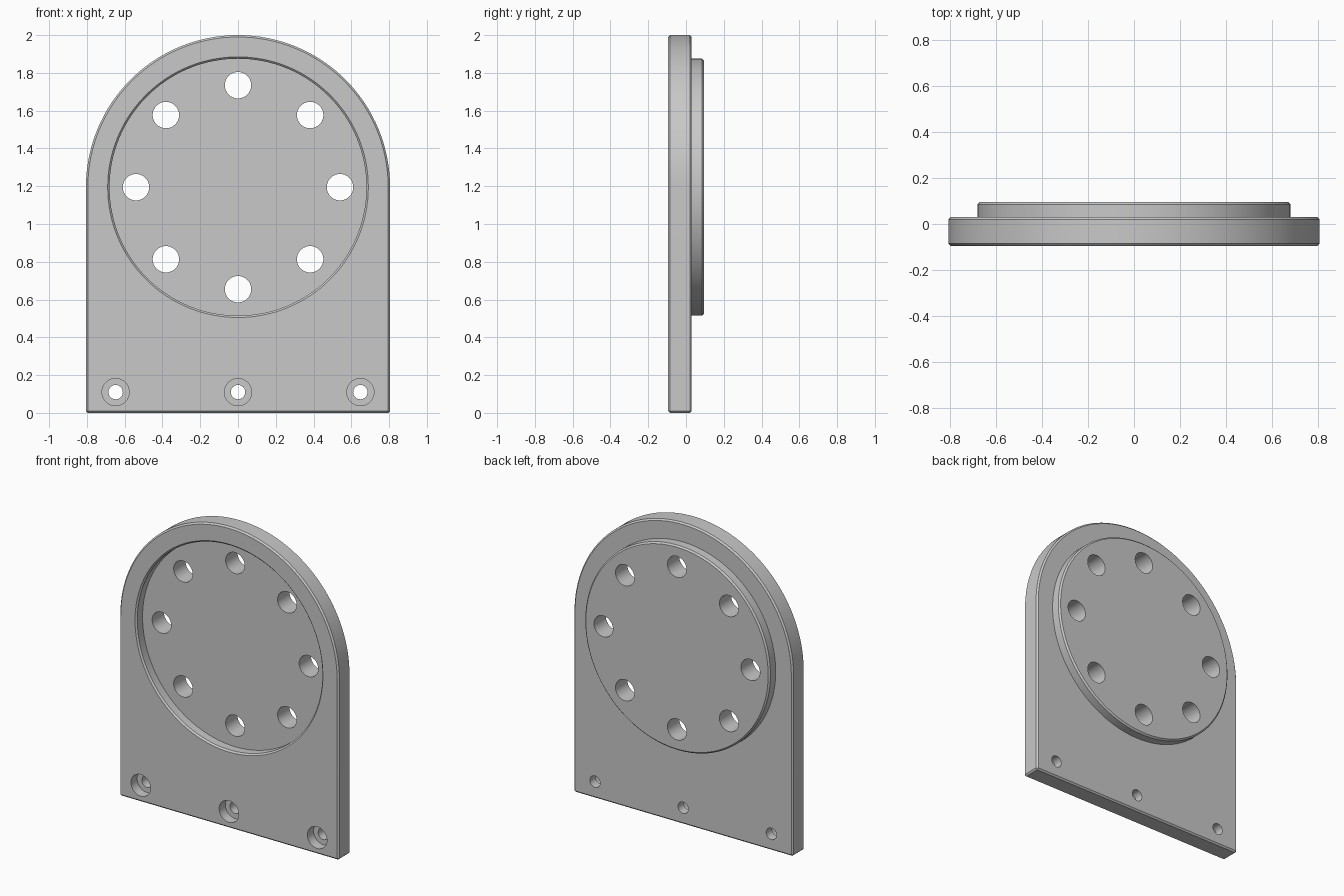
import bpy, bmesh
from math import cos, sin, pi, radians

if "Cube" in bpy.data.objects:
    bpy.data.objects.remove(bpy.data.objects["Cube"])

HALF_W = 0.805               # half plate width, also the arch radius
ARCH_Z = 2 - HALF_W          # centre height of arch, boss and recess
FRONT, BACK, BOSS_BACK = -0.095, 0.03, 0.095
CHAMFER = 0.01
DISC_R = 0.68

grey = bpy.data.materials.new("machined grey")
grey.use_nodes = True
grey.diffuse_color = (0.58, 0.58, 0.58, 1)
grey.node_tree.nodes["Principled BSDF"].inputs["Base Color"].default_value = grey.diffuse_color


def make_object(name, bm):
    bmesh.ops.recalc_face_normals(bm, faces=bm.faces)
    mesh = bpy.data.meshes.new(name)
    bm.to_mesh(mesh)
    bm.free()
    mesh.materials.append(grey)
    obj = bpy.data.objects.new(name, mesh)
    bpy.context.collection.objects.link(obj)
    return obj


def turned(name, profile, x, z, sides):
    """Solid turned about the y direction from (radius, y) points."""
    bm = bmesh.new()
    rings = []
    for r, y in profile:
        angles = [2 * pi * i / sides for i in range(sides)]
        rings.append([bm.verts.new((x + r * cos(a), y, z + r * sin(a))) for a in angles])
    for a, b in zip(rings, rings[1:]):
        for i in range(sides):
            j = (i + 1) % sides
            bm.faces.new((a[i], a[j], b[j], b[i]))
    bm.faces.new(rings[0])
    bm.faces.new(rings[-1])
    return make_object(name, bm)


def combine(body, other, operation):
    mod = body.modifiers.new(operation.lower(), 'BOOLEAN')
    mod.operation = operation
    mod.solver = 'EXACT'
    mod.object = other
    other.hide_render = True
    bpy.context.view_layer.objects.active = body
    bpy.ops.object.modifier_apply(modifier=mod.name)
    bpy.data.objects.remove(other)


# Arched plate with chamfered outer edges
bm = bmesh.new()
steps = 64
outline = [(-HALF_W, 0), (HALF_W, 0)]
outline += [(HALF_W * cos(pi * i / steps), ARCH_Z + HALF_W * sin(pi * i / steps))
            for i in range(steps + 1)]
face = bm.faces.new([bm.verts.new((x, FRONT, z)) for x, z in outline])
extruded = bmesh.ops.extrude_face_region(bm, geom=[face], use_keep_orig=True)
bmesh.ops.translate(bm, vec=(0, BACK - FRONT, 0),
                    verts=[g for g in extruded["geom"] if isinstance(g, bmesh.types.BMVert)])
bmesh.ops.recalc_face_normals(bm, faces=bm.faces)
sharp = [e for e in bm.edges if e.calc_face_angle(0) > radians(30)]
bmesh.ops.bevel(bm, geom=sharp, offset=CHAMFER, segments=1, affect='EDGES')
plate = make_object("flange_plate", bm)

# Raised round boss on the back
boss = turned("boss", [(DISC_R, -0.01), (DISC_R, BOSS_BACK - CHAMFER),
                       (DISC_R - CHAMFER, BOSS_BACK)], 0, ARCH_Z, 128)
combine(plate, boss, 'UNION')

# Round recess in the front with a chamfered rim
recess = turned("recess", [(DISC_R + 2 * CHAMFER, FRONT - CHAMFER),
                           (DISC_R, FRONT + CHAMFER), (DISC_R, FRONT + 0.065)],
                0, ARCH_Z, 128)
combine(plate, recess, 'DIFFERENCE')

# Ring of eight through holes
for i in range(8):
    a = i * pi / 4
    hole = turned("ring_hole", [(0.07, -0.2), (0.07, 0.2)],
                  0.54 * cos(a), ARCH_Z + 0.54 * sin(a), 40)
    combine(plate, hole, 'DIFFERENCE')

# Three counterbored mounting holes along the foot
for x in (-0.648, 0, 0.648):
    bore = turned("mounting_hole", [(0.072, -0.2), (0.072, FRONT + 0.065),
                                    (0.038, FRONT + 0.065), (0.038, 0.2)], x, 0.11, 40)
    combine(plate, bore, 'DIFFERENCE')

# Smooth the round walls and keep the chamfers crisp
bpy.ops.object.select_all(action='DESELECT')
plate.select_set(True)
bpy.context.view_layer.objects.active = plate
bpy.ops.object.shade_smooth_by_angle(angle=radians(25))
